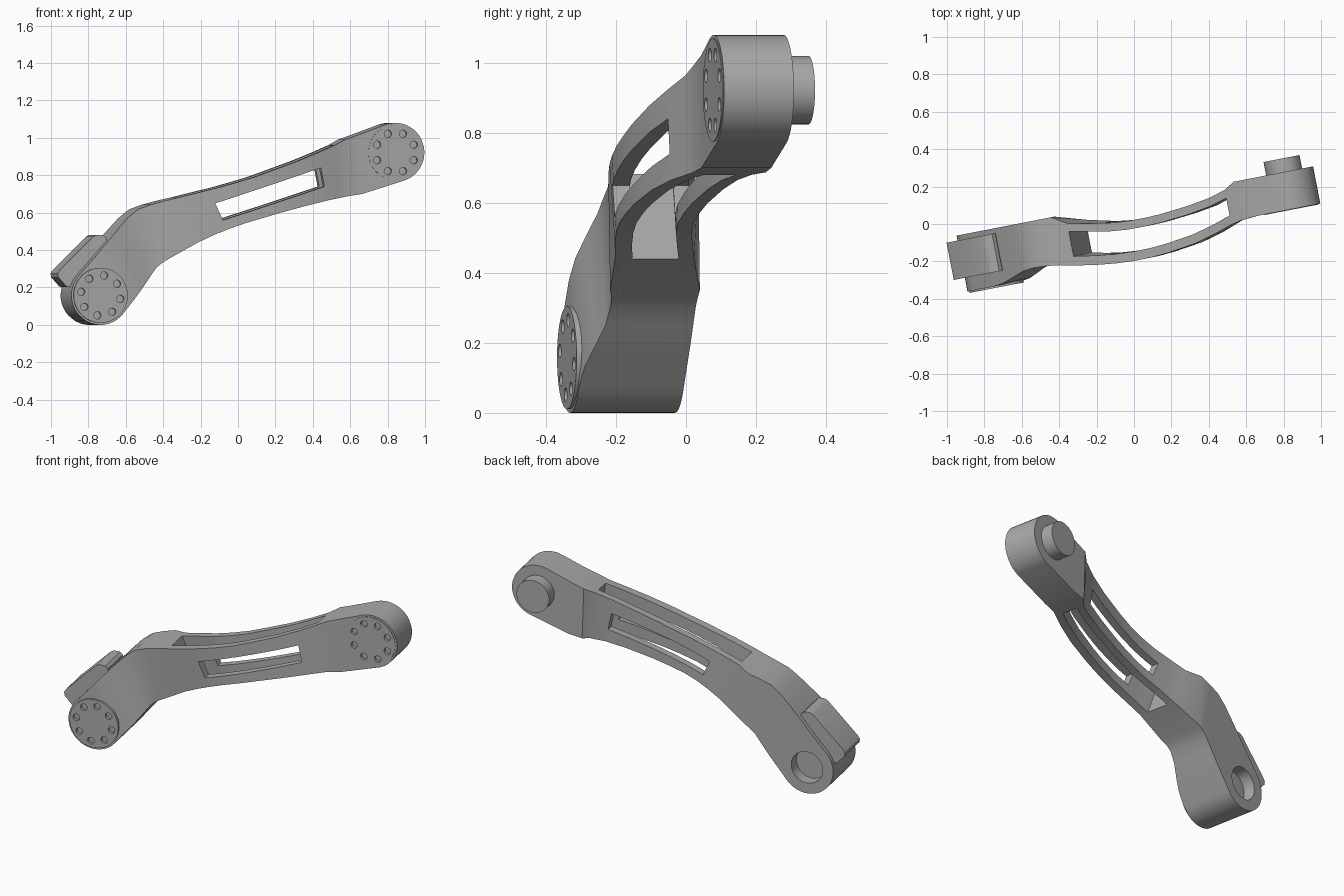
import bpy, bmesh, math
from math import sin, cos, radians
from mathutils import Vector

if "Cube" in bpy.data.objects:
    bpy.data.objects.remove(bpy.data.objects["Cube"])

YAW = radians(11)          # whole link is turned about z
R = 0.158                  # radius of the joint ends
LOW, HIGH = Vector((-0.785, 0.158)), Vector((0.841, 0.922))
BACK = 0.12

grey = bpy.data.materials.new("cast_grey")
grey.use_nodes = True
grey.diffuse_color = (0.4, 0.4, 0.4, 1)
grey.node_tree.nodes["Principled BSDF"].inputs["Base Color"].default_value = (0.4, 0.4, 0.4, 1)


def make(name, rings):
    """Skin a list of equal closed rings and cap both ends."""
    bm = bmesh.new()
    rows = [[bm.verts.new(p) for p in ring] for ring in rings]
    n = len(rows[0])
    for a, b in zip(rows, rows[1:]):
        for i in range(n):
            j = (i + 1) % n
            bm.faces.new((a[i], a[j], b[j], b[i]))
    bm.faces.new(rows[0])
    bm.faces.new(rows[-1])
    bmesh.ops.recalc_face_normals(bm, faces=bm.faces)
    mesh = bpy.data.meshes.new(name)
    bm.to_mesh(mesh)
    bm.free()
    mesh.materials.append(grey)
    obj = bpy.data.objects.new(name, mesh)
    obj.rotation_euler.z = YAW
    bpy.context.collection.objects.link(obj)
    return obj


def prism(name, outline, v0, v1):
    return make(name, [[(u, v, z) for u, z in outline] for v in (v0, v1)])


def polar(c, r, angle):
    return c + r * Vector((cos(angle), sin(angle)))


def disc(name, c, r, v0, v1, sides=48):
    return prism(name, [polar(c, r, math.tau * i / sides) for i in range(sides)], v0, v1)


def loft(name, stations, stretch=0.0, wall_f=0.0, wall_b=0.0):
    rings = []
    for top, bottom, vf, vb in stations:
        t, b = Vector(top), Vector(bottom)
        t, b = t + (t - b) * stretch, b - (t - b) * stretch
        f, k = vf + wall_f, vb - wall_b
        rings.append([(t.x, f, t.y), (t.x, k, t.y), (b.x, k, b.y), (b.x, f, b.y)])
    return make(name, rings)


def cut(target, cutters):
    bpy.context.view_layer.update()
    bpy.context.view_layer.objects.active = target
    for c in cutters:
        mod = target.modifiers.new("cut", "BOOLEAN")
        mod.operation, mod.solver, mod.object = "DIFFERENCE", "EXACT", c
        bpy.ops.object.modifier_apply(modifier=mod.name)


def round_end(c, heading, vf, sign):
    """Stations sweeping half a circle, from the tip to the full width."""
    out = []
    for i in range(1, 13):
        a = radians(7.5 * i)
        base = heading + (math.pi if sign < 0 else 0)
        p, q = polar(c, R, base - sign * -a), polar(c, R, base + sign * -a)
        out.append((p, q, vf, BACK))
    return out if sign < 0 else out[::-1]


# Link body: stations of top point, bottom point, front depth, back depth
neck = [
    ((-.80, .38), (-.645, .08), -.185, BACK),
    ((-.745, .443), (-.60, .135), -.177, BACK),
    ((-.69, .505), (-.555, .19), -.157, BACK),
    ((-.63, .57), (-.51, .25), -.135, BACK),
    ((-.57, .618), (-.47, .305), -.128, BACK),
    ((-.50, .643), (-.44, .33), -.131, BACK),
    ((-.43, .662), (-.41, .35), -.141, BACK),
]
beam = [
    ((-.35, .682), (-.25, .44), -.158, .072),
    ((-.24, .71), (-.16, .483), -.176, .05),
    ((-.14, .735), (-.08, .515), -.188, .032),
    ((-.04, .763), (.0, .543), -.194, .022),
    ((.06, .793), (.10, .572), -.193, .021),
    ((.15, .825), (.19, .598), -.186, .025),
    ((.30, .878), (.34, .637), -.165, .04),
    ((.42, .925), (.46, .665), -.133, .06),
    ((.51, .962), (.54, .68), -.103, .086),
]
shoulder = [
    ((.565, .99), (.575, .687), -.09, BACK),
    ((.65, 1.02), (.66, .70), -.083, BACK),
]
body = loft("link_body",
            round_end(LOW, radians(50), -.185, -1) + neck + beam + shoulder
            + round_end(HIGH, radians(20), -.083, 1))

# Openings: slot between the two beams, window through both, rear socket
slot = loft("slot_cutter", beam, 0.3, .05, .045)
window = prism("window_cutter", [(-.159, .65), (.425, .84), (.445, .74), (-.118, .56)], -.5, .5)
socket = disc("socket_cutter", LOW, .095, .05, .3)
cutters = [slot, window, socket]
cut(body, cutters)

# Bolted joint caps with a ring of eight holes
parts = [body]
for label, c, front, turn in (("lower", LOW, -.194, -10), ("upper", HIGH, -.086, 22.5)):
    cap = disc(label + "_joint_cap", c, .147, front, front + .02, 64)
    holes = [disc("hole_cutter", polar(c, .108, radians(turn + 45 * i)), .02,
                  front - .05, front + .018, 16) for i in range(8)]
    cut(body, holes)
    cut(cap, holes)
    cutters += holes
    parts.append(cap)

# Pin on the back of the upper joint
parts.append(disc("upper_joint_pin", HIGH, .098, .11, .193))

# Connector block on the outside of the lower arm
parts.append(prism("connector_block", [
    (-1.0, .255), (-1.003, .275), (-.99, .295), (-.81, .472), (-.79, .482), (-.755, .48),
    (-.738, .465), (-.735, .44), (-.72, .42), (-.86, .22), (-.92, .20), (-.955, .205)],
    -.11, .093))

for c in cutters:
    bpy.data.objects.remove(c)

for obj in parts:
    bpy.ops.object.select_all(action="DESELECT")
    obj.select_set(True)
    bpy.context.view_layer.objects.active = obj
    bpy.ops.object.shade_smooth_by_angle(angle=radians(30))
